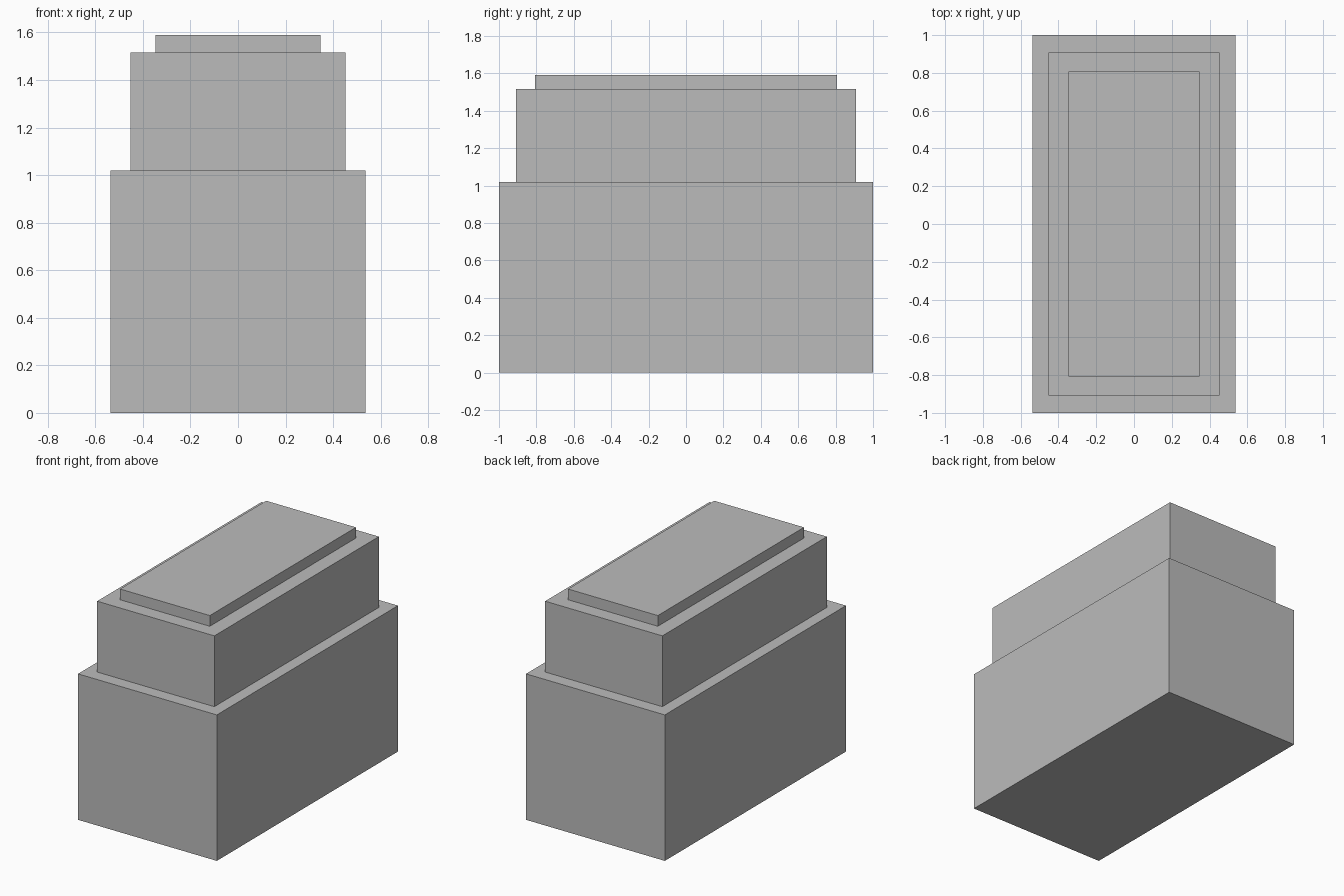
import bpy

cube = bpy.data.objects.get("Cube")
if cube:
    bpy.data.objects.remove(cube, do_unlink=True)

# One plain grey for the whole model
grey = bpy.data.materials.new("plain_grey")
grey.use_nodes = True
colour = (0.5, 0.5, 0.5, 1)
grey.diffuse_color = colour
grey.node_tree.nodes["Principled BSDF"].inputs["Base Color"].default_value = colour


def add_block(name, width, depth, bottom, top):
    bpy.ops.mesh.primitive_cube_add(size=1, location=(0, 0, (bottom + top) / 2))
    block = bpy.context.object
    block.name = name
    block.scale = (width, depth, top - bottom)
    bpy.ops.object.transform_apply(location=False, rotation=False, scale=True)
    block.data.materials.append(grey)


# Three stacked tiers, each stepping inwards
tiers = [
    ("lower_block", 1.073, 2.0, 1.02),
    ("upper_block", 0.906, 1.816, 1.515),
    ("top_slab", 0.694, 1.614, 1.59),
]
bottom = 0
for name, width, depth, top in tiers:
    add_block(name, width, depth, bottom, top)
    bottom = top
